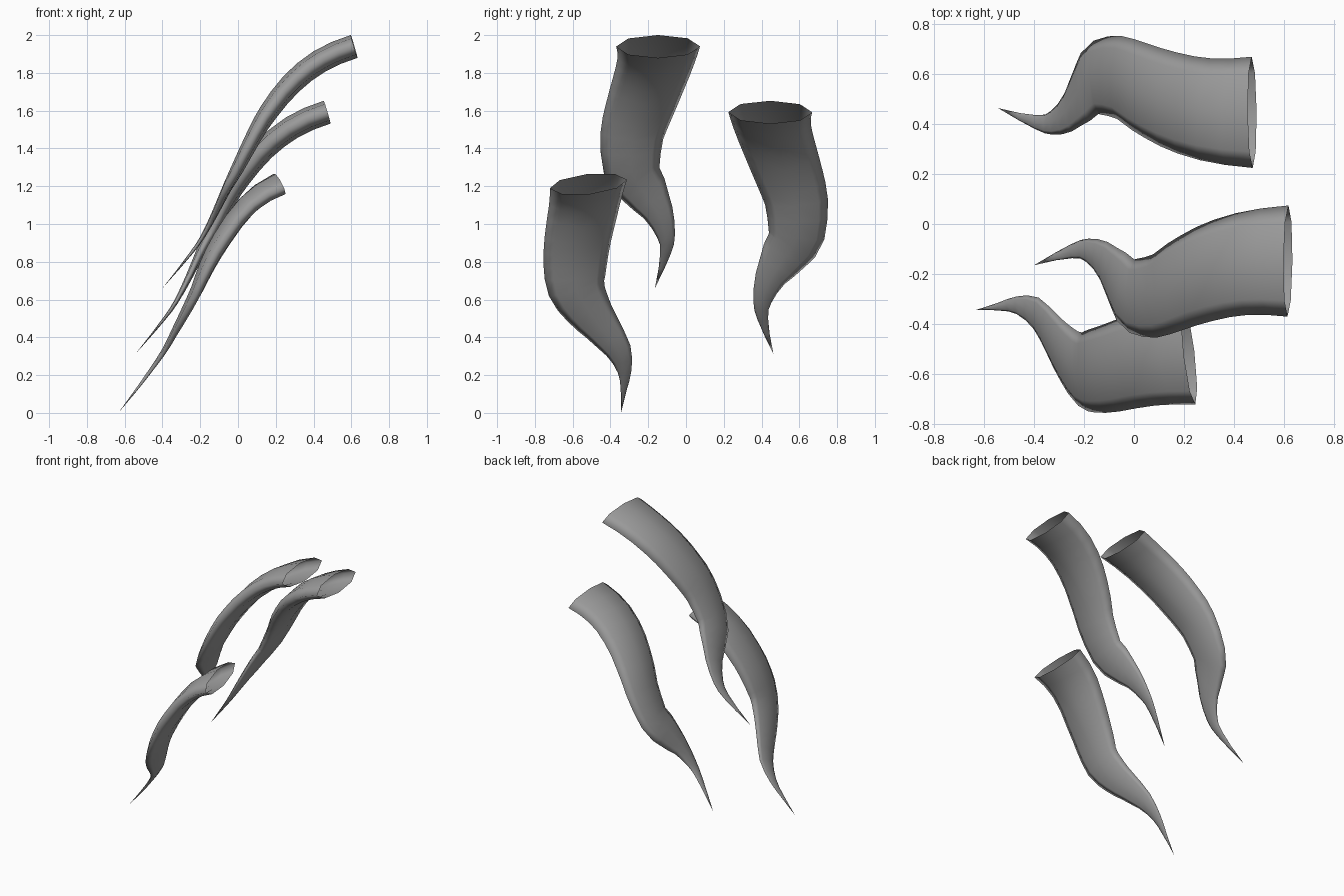
import bpy, bmesh, math
from mathutils import Vector, Matrix

cube = bpy.data.objects.get("Cube")
if cube:
    bpy.data.objects.remove(cube, do_unlink=True)

grey = bpy.data.materials.new("plain_grey")
grey.use_nodes = True
colour = (0.33, 0.33, 0.33, 1)
grey.diffuse_color = colour
grey.node_tree.nodes["Principled BSDF"].inputs["Base Color"].default_value = colour

# Spine stations from open root to tip: x, y, z, half width, half thickness
LONG = [Vector(s) for s in (
    (.615, -.148, 1.94, .222, .063), (.43, -.16, 1.86, .205, .062),
    (.28, -.2, 1.74, .193, .058), (.16, -.252, 1.59, .18, .051),
    (.085, -.287, 1.465, .167, .043), (-.005, -.287, 1.29, .15, .034),
    (-.06, -.229, 1.187, .13, .025), (-.12, -.148, 1.06, .083, .018),
    (-.185, -.106, .936, .048, .012), (-.25, -.109, .843, .028, .008),
    (-.4, -.165, .66, 0, 0))]
SHORT = [Vector(s) for s in (
    (.22, -.517, 1.212, .207, .057), (.05, -.538, 1.1, .19, .054),
    (-.085, -.573, .92, .178, .05), (-.165, -.587, .775, .167, .042),
    (-.215, -.58, .66, .152, .033), (-.272, -.52, .548, .127, .026),
    (-.325, -.445, .45, .1, .02), (-.39, -.358, .33, .07, .014),
    (-.468, -.325, .217, .036, .01), (-.54, -.33, .12, .016, .006),
    (-.63, -.343, .005, 0, 0))]
SIDES, STEPS = 8, 2


def smooth_path(points, steps):
    """Catmull-Rom samples through the stations, with tangents."""
    def ghost(a, b, c):
        return 3 * a - 3 * b + c
    p = [ghost(*points[:3])] + points + [ghost(*points[:-4:-1])]
    samples = []
    for i in range(1, len(p) - 2):
        a, b, c, d = p[i - 1:i + 3]
        k1, k2, k3 = c - a, 2 * a - 5 * b + 4 * c - d, 3 * b - a - 3 * c + d
        last = i == len(p) - 3
        for j in range(steps + last):
            t = j / steps
            samples.append((b + (k1 * t + k2 * t * t + k3 * t ** 3) / 2,
                            k1 + 2 * t * k2 + 3 * t * t * k3))
    return samples


def strand(name, stations, tilt=0, transform=Matrix()):
    """Flattened tapering tube, open at the root and pointed at the tip."""
    bm = bmesh.new()
    across = Vector((0, math.cos(tilt), math.sin(tilt)))
    rings = []
    for point, slope in smooth_path(stations, STEPS):
        centre = Vector(point[:3])
        tangent = Vector(slope[:3]).normalized()
        thick = tangent.cross(across).normalized()
        wide = thick.cross(tangent)
        ring = []
        for k in range(SIDES):
            angle = math.tau * k / SIDES
            ring.append(bm.verts.new(
                centre + wide * max(point[3], 0) * math.cos(angle)
                + thick * max(point[4], 0) * math.sin(angle)))
        rings.append(ring)
    for r, s in zip(rings, rings[1:]):
        for k in range(SIDES):
            n = (k + 1) % SIDES
            bm.faces.new((r[k], r[n], s[n], s[k]))
    bmesh.ops.remove_doubles(bm, verts=bm.verts, dist=0.0005)
    bm.transform(transform)
    # Point the normals out of the tube
    bmesh.ops.recalc_face_normals(bm, faces=bm.faces)
    top = max(bm.faces, key=lambda f: f.calc_center_median().z)
    if top.normal.z < 0:
        bmesh.ops.reverse_faces(bm, faces=bm.faces)
    mesh = bpy.data.meshes.new(name)
    bm.to_mesh(mesh)
    bm.free()
    mesh.materials.append(grey)
    mesh.shade_smooth()
    obj = bpy.data.objects.new(name, mesh)
    bpy.context.collection.objects.link(obj)


# Upper strand, its mirrored twin, and a shorter tilted one
strand("upper_strand", LONG)
strand("back_strand", LONG, transform=Matrix.Translation((-.143, .298, -.348))
       @ Matrix.Scale(-1, 4, (0, 1, 0)))
strand("lower_strand", SHORT, tilt=math.radians(9.2))
